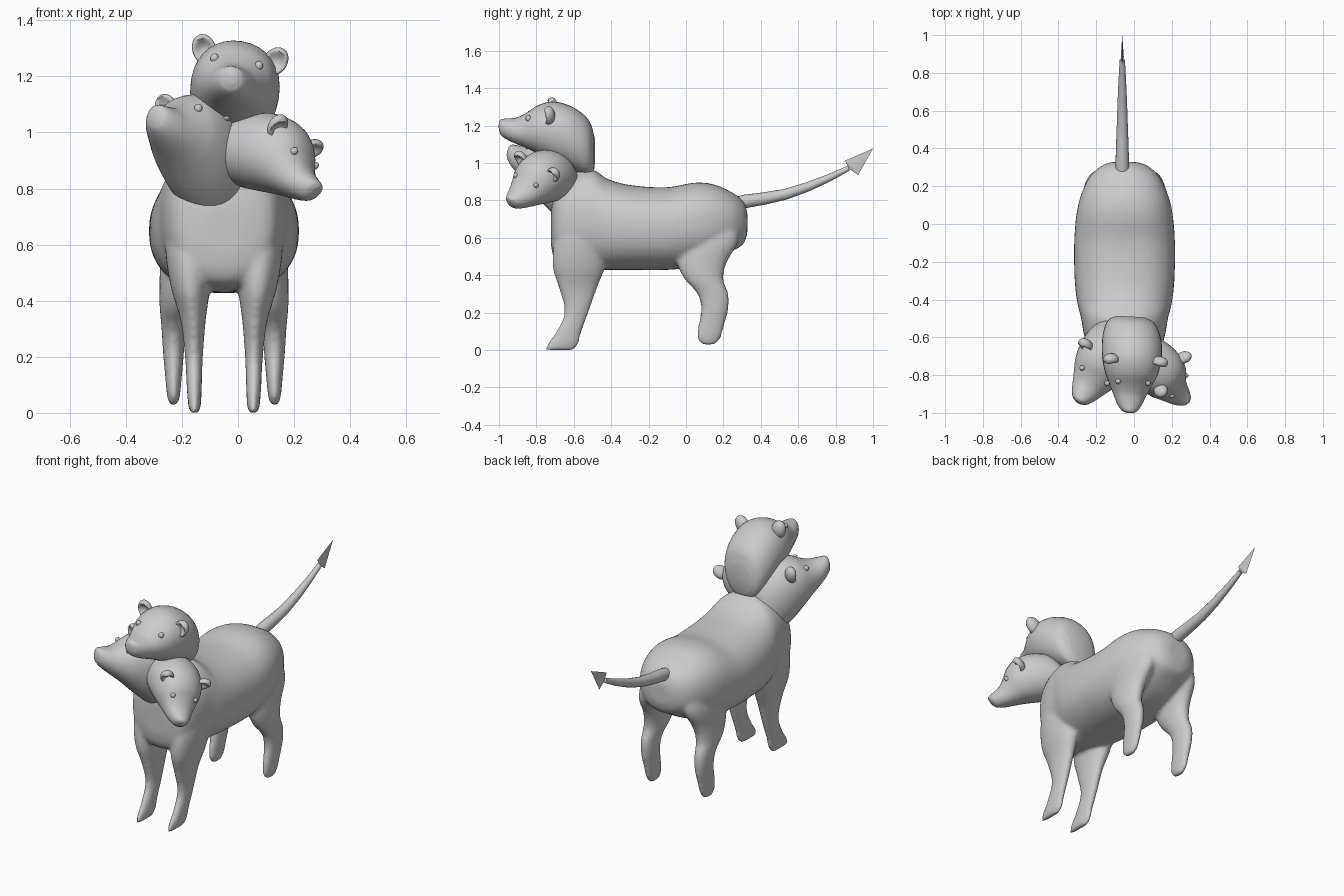
import bpy, bmesh, math
from mathutils import Vector, Matrix

if "Cube" in bpy.data.objects:
    bpy.data.objects.remove(bpy.data.objects["Cube"])

grey = bpy.data.materials.new("plain_grey")
grey.diffuse_color = (0.6, 0.6, 0.6, 1)
grey.use_nodes = True
grey.node_tree.nodes["Principled BSDF"].inputs["Base Color"].default_value = grey.diffuse_color
CX = -0.05  # body centre line


def finish(name, bm, angle=60):
    bmesh.ops.recalc_face_normals(bm, faces=bm.faces)
    me = bpy.data.meshes.new(name)
    bm.to_mesh(me)
    bm.free()
    ob = bpy.data.objects.new(name, me)
    bpy.context.collection.objects.link(ob)
    me.materials.append(grey)
    bpy.ops.object.select_all(action='DESELECT')
    ob.select_set(True)
    bpy.context.view_layer.objects.active = ob
    bpy.ops.object.shade_smooth_by_angle(angle=math.radians(angle))
    return ob


def loft(bm, rings, n=24, power=2.0):
    """Skin rings given as (centre, half axis a, half axis b), with closed ends."""
    loops = []
    for c, a, b in rings:
        loop = []
        for i in range(n):
            t = 2 * math.pi * i / n
            u, v = math.cos(t), math.sin(t)
            u = math.copysign(abs(u) ** (2 / power), u)
            v = math.copysign(abs(v) ** (2 / power), v)
            loop.append(bm.verts.new(Vector(c) + Vector(a) * u + Vector(b) * v))
        loops.append(loop)
    for p, q in zip(loops, loops[1:]):
        for i in range(n):
            j = (i + 1) % n
            bm.faces.new((p[i], p[j], q[j], q[i]))
    bm.faces.new(loops[0])
    bm.faces.new(loops[-1])


def smooth_rows(rows, steps=4):
    """Smooth curve through rows, with slopes that allow for uneven spacing."""
    rows = [Vector(r) for r in rows]
    last = len(rows) - 1
    slopes = []
    for i in range(last + 1):
        a, b = max(i - 1, 0), min(i + 1, last)
        slopes.append((rows[b] - rows[a]) / (rows[b][0] - rows[a][0]))
    out = []
    for i in range(last):
        h = rows[i + 1][0] - rows[i][0]
        for k in range(steps):
            t = k / steps
            out.append(rows[i] * (2 * t**3 - 3 * t**2 + 1) + slopes[i] * h * (t**3 - 2 * t**2 + t)
                       + rows[i + 1] * (3 * t**2 - 2 * t**3) + slopes[i + 1] * h * (t**3 - t**2))
    return out + [rows[-1]]


def along_y(rows, cx):
    """Rows of (y, top, bottom, half width)."""
    return [((cx, y, (t + b) / 2), (w, 0, 0), (0, 0, (t - b) / 2))
            for y, t, b, w in smooth_rows(rows)]


def along_z(rows, cx, side):
    """Rows of (z, front y, back y, x offset, half width)."""
    return [((cx + side * x, (f + k) / 2, z), (w, 0, 0), (0, (k - f) / 2, 0))
            for z, f, k, x, w in smooth_rows(rows)]


# Body with four legs, fused into one skin
bm = bmesh.new()
loft(bm, along_y([
    (-.722, .74, .56, .07), (-.71, .81, .5, .135), (-.68, .89, .46, .18), (-.6, .95, .44, .212),
    (-.5, .965, .43, .23), (-.42, .915, .428, .25), (-.3, .882, .428, .264),
    (-.1, .87, .428, .267), (.05, .895, .445, .255), (.15, .885, .475, .232),
    (.25, .84, .53, .185), (.31, .79, .57, .12), (.328, .74, .62, .07)], CX),
    n=40, power=2.3)
front_leg = [(0, -.75, -.60, .105, .018), (.03, -.745, -.575, .105, .023),
             (.09, -.70, -.56, .106, .027), (.2, -.65, -.52, .107, .032),
             (.33, -.68, -.475, .11, .045), (.45, -.715, -.43, .12, .07),
             (.6, -.70, -.42, .13, .08), (.7, -.66, -.45, .13, .06)]
back_leg = [(.028, .085, .155, .18, .015), (.06, .06, .185, .18, .023),
            (.13, .065, .205, .18, .03), (.22, .08, .228, .18, .038),
            (.3, .06, .228, .18, .043), (.38, -.01, .20, .175, .055),
            (.47, -.05, .22, .165, .065), (.58, -.05, .28, .15, .075),
            (.7, 0, .27, .13, .07)]
for side in (-1, 1):
    loft(bm, along_z(front_leg, CX, side))
    loft(bm, along_z(back_leg, CX, side))
body = finish("body_and_legs", bm)
m = body.modifiers.new("fuse", 'REMESH')
m.mode = 'VOXEL'
m.voxel_size = 0.011
m.use_smooth_shade = True
m = body.modifiers.new("soften", 'SMOOTH')
m.factor = 0.5
m.iterations = 9

# Tail, a tapering upward curve
path = [(.24, .775, .036), (.32, .795, .036), (.42, .81, .033), (.53, .832, .029),
        (.65, .872, .025), (.76, .918, .02), (.87, .972, .014)]
rings = []
for i, (y, z, r) in enumerate(path):
    p, q = path[max(i - 1, 0)], path[min(i + 1, len(path) - 1)]
    d = Vector((0, q[0] - p[0], q[1] - p[1])).normalized()
    rings.append(((-.062, y, z), (r, 0, 0), (0, -d.z * r, d.y * r)))
bm = bmesh.new()
loft(bm, rings, n=16)
finish("tail", bm)

# Arrow tip, a thin diamond-section blade
bm = bmesh.new()
rim = [bm.verts.new((-.062, y, z)) for y, z in
       ((1.0, 1.077), (.85, 1.012), (.872, .97), (.92, .935))]
for s in (-1, 1):
    mid = bm.verts.new((-.062 + s * .008, .885, .982))
    for i in range(4):
        bm.faces.new((rim[i], rim[(i + 1) % 4], mid))
finish("tail_tip", bm, 20)


def ball(bm, centre, radii, tilt=0.0):
    mat = Matrix.Translation(centre) @ Matrix.Rotation(tilt, 4, 'Y') @ Matrix.Diagonal((*radii, 1))
    return bmesh.ops.create_uvsphere(bm, u_segments=20, v_segments=12, radius=1, matrix=mat)['verts']


# Head in local space: nose tip at the origin, face towards -y, (y, top, bottom, half width)
head_rows = [(0, .032, -.02, .02), (.012, .042, -.045, .042), (.05, .045, -.07, .068),
             (.1, .052, -.092, .09), (.15, .078, -.112, .113), (.21, .118, -.14, .14),
             (.29, .137, -.18, .157), (.38, .115, -.22, .157), (.45, .07, -.25, .14),
             (.49, .02, -.255, .115), (.51, -.05, -.22, .075)]


def head(name, nose, right, back, scale, drop):
    x = Vector(right).normalized()
    y = Vector(back)
    y = (y - x * y.dot(x)).normalized()
    z = x.cross(y)
    place = Matrix.Translation(nose) @ Matrix((x, y, z)).transposed().to_4x4() @ Matrix.Scale(scale, 4)

    # Skull, with the throat lowered by drop towards the neck
    bm = bmesh.new()
    rows = [(a, t, b - drop * min(1, a / .35), w) for a, t, b, w in head_rows]
    loft(bm, along_y(rows, 0), n=32, power=2.1)
    bm.transform(place)
    finish(name, bm)

    # Cupped ears
    bm = bmesh.new()
    for s in (-1, 1):
        c = Vector((s * .128, .275, .085))
        for v in ball(bm, c, (.043, .034, .056), s * .5):
            d = v.co - c
            if d.y < 0:  # hollow the front
                v.co.y += .04 * max(0, 1 - (d.x ** 2 + d.z ** 2) / .0016)
    bm.transform(place)
    finish(name + "_ears", bm)

    # Eyes
    bm = bmesh.new()
    for s in (-1, 1):
        ball(bm, (s * .08, .163, .061), (.015, .015, .017))
    bm.transform(place)
    finish(name + "_eyes", bm)


head("middle_head", (-.025, -1.0, 1.192), (.98, -.06, -.17), (.02, 1, .0), 1.0, 0)
head("right_head", (.275, -.94, .785), (.53, .77, -.37), (-.38, .68, .46), .88, .02)
head("left_head", (-.295, -.945, 1.06), (.85, -.52, 0), (.5, .82, -.2), .97, .06)
